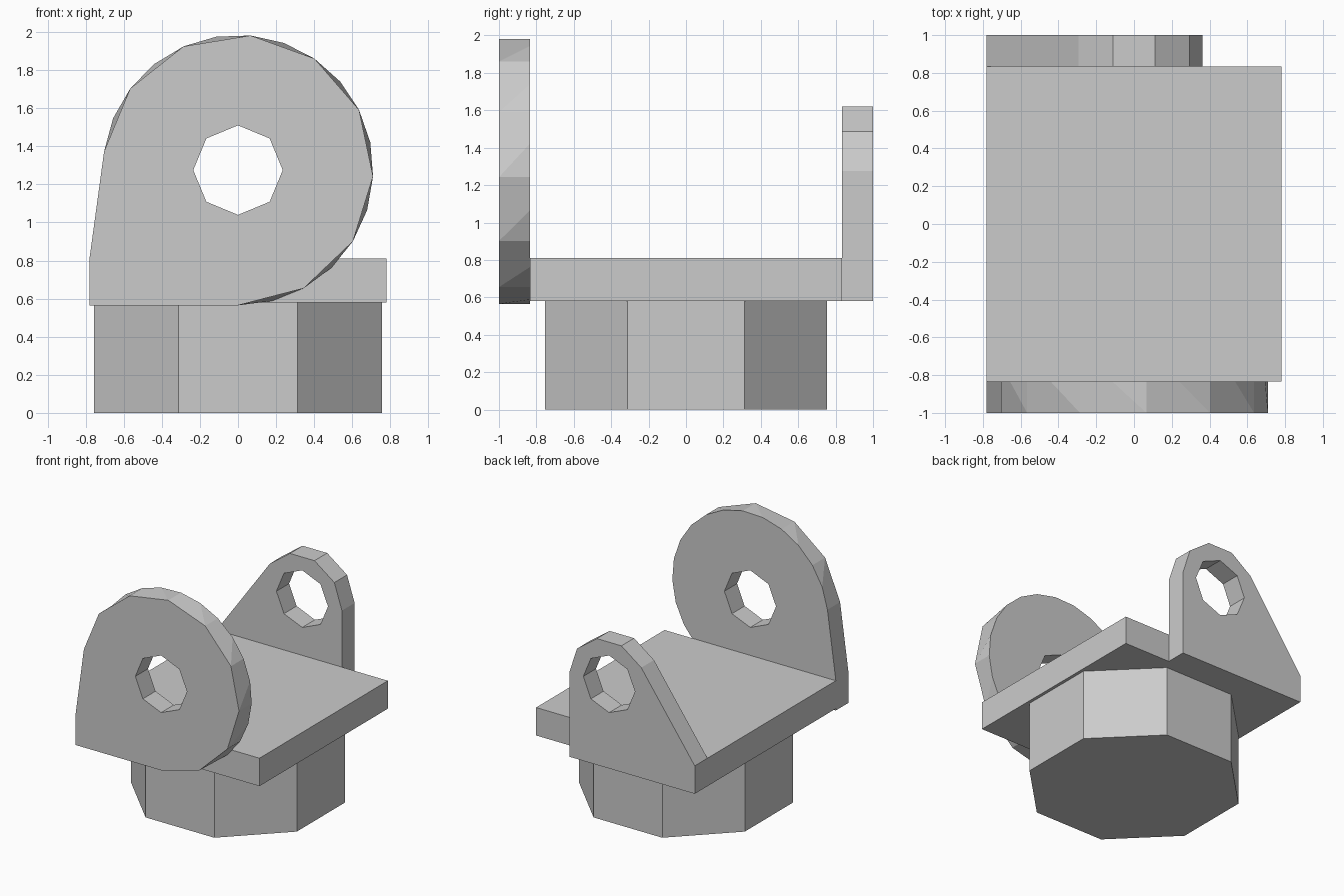
import bpy, bmesh
from math import radians, sin, cos, pi
from mathutils import Matrix

if "Cube" in bpy.data.objects:
    bpy.data.objects.remove(bpy.data.objects["Cube"])

HOLE_Z = 1.275


def arc(radius, start, end, steps):
    """Points (x, z) on an arc around the pin hole, angles in degrees."""
    angles = [radians(start + (end - start) * i / steps) for i in range(steps + 1)]
    return [(radius * cos(a), HOLE_Z + radius * sin(a)) for a in angles]


def finish(bm, name):
    bmesh.ops.recalc_face_normals(bm, faces=bm.faces[:])
    mesh = bpy.data.meshes.new(name)
    bm.to_mesh(mesh)
    bm.free()
    obj = bpy.data.objects.new(name, mesh)
    bpy.context.collection.objects.link(obj)
    return obj


def lug(name, front, back, y0, y1):
    """Drilled plate lofted between two outlines of equal point count."""
    bm = bmesh.new()
    hole = arc(0.235, 0, 315, 7)
    for a, b in ((front, back), (hole, hole)):
        va = [bm.verts.new((x, y0, z)) for x, z in a]
        vb = [bm.verts.new((x, y1, z)) for x, z in b]
        for i in range(len(a)):
            j = (i + 1) % len(a)
            bm.faces.new((va[i], va[j], vb[j], vb[i]))
    bmesh.ops.remove_doubles(bm, verts=bm.verts[:], dist=0.0005)
    for y in (y0, y1):
        rim = [e for e in bm.edges if e.is_boundary
               and all(abs(v.co.y - y) < 1e-4 for v in e.verts)]
        bmesh.ops.triangle_fill(bm, use_beauty=True, edges=rim, normal=(0, -1, 0))
    # merge the flat cap triangles back into clean faces
    bmesh.ops.dissolve_limit(bm, angle_limit=radians(0.5),
                             verts=bm.verts[:], edges=bm.edges[:])
    return finish(bm, name)


# Octagonal foot
bm = bmesh.new()
r = 0.755 / cos(pi / 8)
bmesh.ops.create_cone(bm, cap_ends=True, segments=8, radius1=r, radius2=r, depth=0.58,
                      matrix=Matrix.Translation((0, 0, 0.29)) @ Matrix.Rotation(pi / 8, 4, 'Z'))
# keep flats facing the axes whatever the primitive's start angle
if max(v.co.x for v in bm.verts) > 0.78:
    bmesh.ops.rotate(bm, verts=bm.verts[:], matrix=Matrix.Rotation(pi / 8, 3, 'Z'))
finish(bm, "foot")

# Flat base plate
bm = bmesh.new()
bmesh.ops.create_cube(bm, size=1)
bmesh.ops.scale(bm, verts=bm.verts[:], vec=(1.56, 1.67, 0.23))
bmesh.ops.translate(bm, verts=bm.verts[:], vec=(0, 0, 0.695))
finish(bm, "base_plate")

# Large front lug: coarse outline in front, finer one behind
corner = [(-0.78, 0.81), (-0.78, 0.565)]
fine = arc(0.71, -90, 172, 18)
coarse = [fine[i - i % 2] for i in range(len(fine))]
lug("front_lug", coarse + corner, fine + corner, -1.0, -0.835)

# Small rear lug with a sloping side
outline = [(0.362, 0.58)] + arc(0.362, 0, 144, 4) + [(-0.78, 0.81), (-0.78, 0.58)]
lug("rear_lug", outline, outline, 0.835, 1.0)
